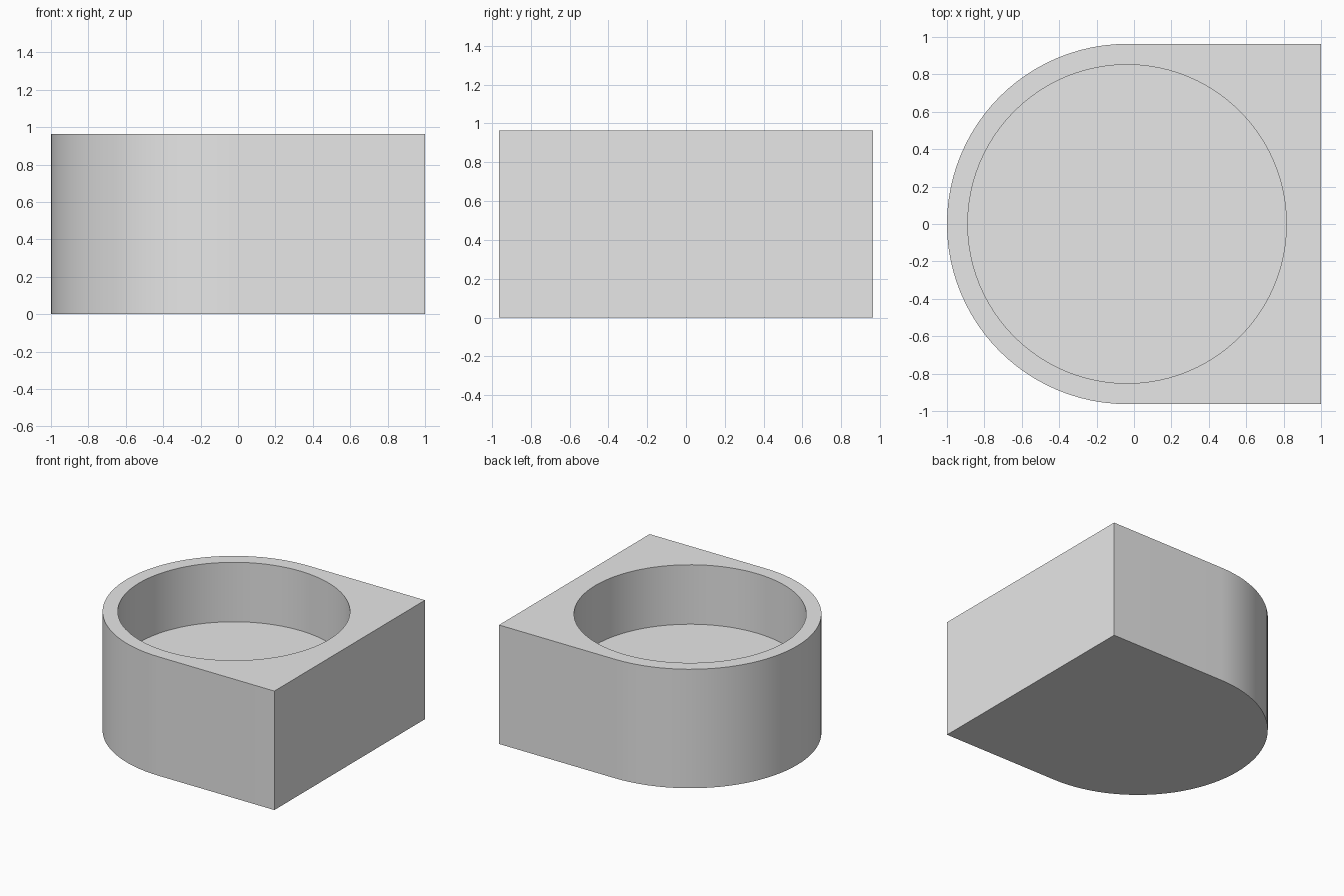
import bpy, bmesh, math

if "Cube" in bpy.data.objects:
    bpy.data.objects.remove(bpy.data.objects["Cube"], do_unlink=True)

UNIT = 2 / 54
R_OUT, R_HOLE = 26 * UNIT, 23 * UNIT
HEIGHT, FLOOR = 26 * UNIT, 13 * UNIT
CX = R_OUT - 1
SEG = 48

grey = bpy.data.materials.new("light_grey")
grey.use_nodes = True
colour = (0.8, 0.8, 0.8, 1)
grey.diffuse_color = colour
grey.node_tree.nodes["Principled BSDF"].inputs["Base Color"].default_value = colour


def arc(radius, start, end, steps):
    angles = [start + (end - start) * i / steps for i in range(steps + 1)]
    return [(CX + radius * math.cos(a), radius * math.sin(a)) for a in angles]


def prism(name, outline, low, high):
    """Extrude a flat outline between two heights."""
    bm = bmesh.new()
    base = bm.faces.new([bm.verts.new((x, y, low)) for x, y in outline])
    top = bmesh.ops.extrude_face_region(bm, geom=[base])["geom"]
    bmesh.ops.translate(bm, vec=(0, 0, high - low),
                        verts=[v for v in top if isinstance(v, bmesh.types.BMVert)])
    bmesh.ops.recalc_face_normals(bm, faces=bm.faces)
    mesh = bpy.data.meshes.new(name)
    bm.to_mesh(mesh)
    bm.free()
    mesh.materials.append(grey)
    obj = bpy.data.objects.new(name, mesh)
    bpy.context.collection.objects.link(obj)
    return obj


# Block: half round on one end, square on the other
half_round = arc(R_OUT, math.pi / 2, 3 * math.pi / 2, SEG)
block = prism("round_ended_block", half_round + [(1, -R_OUT), (1, R_OUT)], 0, HEIGHT)

# Round pocket cut halfway down from the top
cutter = prism("pocket_cutter", arc(R_HOLE, 0, 2 * math.pi, 2 * SEG)[:-1], FLOOR, HEIGHT + 0.2)
cutter.hide_render = True

cut = block.modifiers.new("pocket", 'BOOLEAN')
cut.operation = 'DIFFERENCE'
cut.solver = 'EXACT'
cut.object = cutter

# Apply the cut, then smooth the round walls
bpy.ops.object.select_all(action='DESELECT')
block.select_set(True)
bpy.context.view_layer.objects.active = block
bpy.ops.object.modifier_apply(modifier=cut.name)
bpy.data.objects.remove(cutter, do_unlink=True)
bpy.ops.object.shade_smooth_by_angle(angle=math.radians(30))
